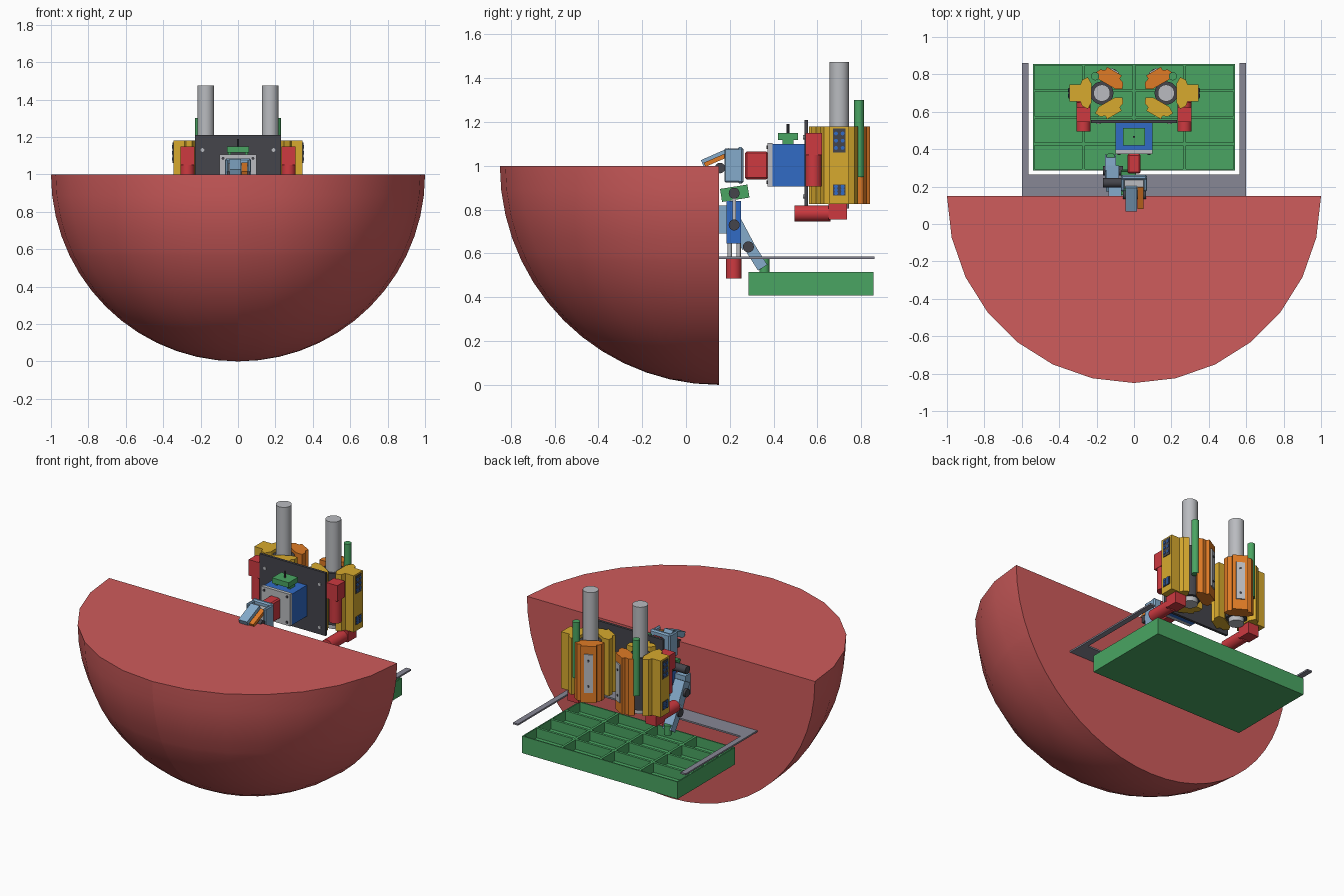
import bpy, bmesh, math
from mathutils import Vector, Matrix

if "Cube" in bpy.data.objects:
    bpy.data.objects.remove(bpy.data.objects["Cube"])


def material(name, rgb):
    m = bpy.data.materials.new(name)
    m.use_nodes = True
    lin = [(c / 255) ** 2.2 for c in rgb] + [1]
    m.diffuse_color = lin
    m.node_tree.nodes["Principled BSDF"].inputs["Base Color"].default_value = lin
    return m


SHELL = material("shell red", (205, 92, 92))
RED = material("motor red", (204, 60, 66))
GREEN = material("green", (75, 163, 98))
YELLOW = material("yellow", (214, 168, 50))
ORANGE = material("orange", (222, 122, 42))
BLUE = material("blue", (52, 106, 196))
PALE = material("pale blue", (132, 170, 202))
SILVER = material("silver", (184, 186, 190))
STEEL = material("steel grey", (134, 134, 148))
DARK = material("dark grey", (70, 70, 76))


def finish(name, mat, bm, smooth=False):
    bmesh.ops.recalc_face_normals(bm, faces=bm.faces)
    me = bpy.data.meshes.new(name)
    bm.to_mesh(me)
    bm.free()
    me.materials.append(mat)
    ob = bpy.data.objects.new(name, me)
    bpy.context.collection.objects.link(ob)
    if smooth:
        bpy.ops.object.select_all(action='DESELECT')
        ob.select_set(True)
        bpy.context.view_layer.objects.active = ob
        bpy.ops.object.shade_smooth_by_angle(angle=math.radians(35))
    return ob


def box(name, mat, x, y, z, bevel=0):
    bm = bmesh.new()
    size = [b - a for a, b in (x, y, z)]
    mid = [(a + b) / 2 for a, b in (x, y, z)]
    bmesh.ops.create_cube(bm, matrix=Matrix.Translation(mid) @ Matrix.Diagonal((*size, 1)))
    if bevel:
        bmesh.ops.bevel(bm, geom=bm.edges[:], offset=bevel, segments=1, affect='EDGES')
    return finish(name, mat, bm)


def along(p0, p1):
    """Frame whose local z runs from p0 to p1, centred between them."""
    a, b = Vector(p0), Vector(p1)
    return Matrix.Translation((a + b) / 2) @ (b - a).to_track_quat('Z', 'Y').to_matrix().to_4x4(), (b - a).length


def rod(name, mat, p0, p1, r, sides=24):
    bm = bmesh.new()
    m, length = along(p0, p1)
    bmesh.ops.create_cone(bm, cap_ends=True, segments=sides, radius1=r, radius2=r, depth=length, matrix=m)
    return finish(name, mat, bm, True)


def beam(name, mat, p0, p1, wide, thick):
    """Bar in a vertical side plane: wide across x, thick across its length."""
    a, b = Vector(p0), Vector(p1)
    d = (b - a).normalized()
    side = Vector((1, 0, 0))
    rot = Matrix((side, d.cross(side), d)).transposed().to_4x4()
    bm = bmesh.new()
    bmesh.ops.create_cube(bm, matrix=Matrix.Translation((a + b) / 2) @ rot
                          @ Matrix.Diagonal((wide, thick, (b - a).length, 1)))
    return finish(name, mat, bm)


def prism(name, mat, points, z):
    bm = bmesh.new()
    f = bm.faces.new([bm.verts.new((px, py, z[0])) for px, py in points])
    top = bmesh.ops.extrude_face_region(bm, geom=[f])["geom"]
    bmesh.ops.translate(bm, vec=(0, 0, z[1] - z[0]),
                        verts=[v for v in top if isinstance(v, bmesh.types.BMVert)])
    return finish(name, mat, bm)


# Quarter-ball shell, closed on its flat top and back, split along its seams
bm = bmesh.new()
bmesh.ops.create_uvsphere(bm, u_segments=28, v_segments=28, radius=1)


def cut(co, no, clear):
    bmesh.ops.bisect_plane(bm, geom=bm.verts[:] + bm.edges[:] + bm.faces[:], dist=1e-4,
                           plane_co=co, plane_no=no, clear_outer=clear)


for normal in ((0, 1, 0), (0, 0, 1)):
    cut((0, 0, 0), normal, True)
    bmesh.ops.holes_fill(bm, edges=[e for e in bm.edges if e.is_boundary], sides=0)
cut((0, 0, -0.41), (0, 0, 1), False)
bmesh.ops.recalc_face_normals(bm, faces=bm.faces)
bmesh.ops.split_edges(bm, edges=[
    e for e in bm.edges
    if all(abs(v.co.z + 0.41) < 1e-3 for v in e.verts) or all(abs(v.co.x) < 1e-3 for v in e.verts)
    if all(f.normal.y < 0.99 and f.normal.z < 0.99 for f in e.link_faces)])
bmesh.ops.translate(bm, verts=bm.verts, vec=(0, 0.15, 1))
finish("shell", SHELL, bm, True)

# Compartment tray
bm = bmesh.new()
bmesh.ops.create_grid(bm, x_segments=4, y_segments=4, size=0.5,
                      matrix=Matrix.Translation((0, 0.57, 0.515)) @ Matrix.Diagonal((1.08, 0.57, 1, 1)))
rim = [e for e in bm.edges if e.is_boundary]
cells = bm.faces[:]
skirt = bmesh.ops.extrude_edge_only(bm, edges=rim)["geom"]
bmesh.ops.translate(bm, vec=(0, 0, -0.107), verts=[v for v in skirt if isinstance(v, bmesh.types.BMVert)])
bmesh.ops.holes_fill(bm, edges=[e for e in bm.edges if e.is_boundary], sides=0)
bmesh.ops.inset_individual(bm, faces=cells, thickness=0.011)
pockets = bmesh.ops.extrude_face_region(bm, geom=cells)["geom"]
bmesh.ops.delete(bm, geom=[f for f in cells if f.is_valid], context='FACES_ONLY')
bmesh.ops.translate(bm, vec=(0, 0, -0.06), verts=[v for v in pockets if isinstance(v, bmesh.types.BMVert)])
finish("tray", GREEN, bm)

# Flat support frame
box("frame_crossbar", STEEL, (-0.6, 0.6), (0.15, 0.265), (0.575, 0.585))
for s, side in ((1, "left"), (-1, "right")):
    box(f"frame_arm_{side}", STEEL, sorted((s * 0.565, s * 0.6)), (0.265, 0.86), (0.575, 0.585))

# Upright mounting plate with screws
box("mount_plate", DARK, (-0.23, 0.23), (0.54, 0.556), (0.815, 1.21))
for x in (-0.19, 0.19):
    for z in (0.86, 1.13):
        rod("plate_screw", SILVER, (x, 0.535, z), (x, 0.54, z), 0.01, 12)

# Gripping columns, one per side
CLAMP = [(0.055, -0.05), (0.075, -0.085), (0.105, -0.07), (0.115, -0.045), (1, -0.045)]
CLAMP += [(x, -y) for x, y in reversed(CLAMP)]
for s, side in ((1, "left"), (-1, "right")):
    cx, cy = 0.172, 0.70

    def at(r, t, angle):
        c, n = math.cos(math.radians(angle)), math.sin(math.radians(angle))
        return s * (cx + r * c - t * n), cy + r * n + t * c

    rod(f"column_{side}", SILVER, (s * cx, cy, 0.805), (s * cx, cy, 1.475), 0.045, 32)
    rod(f"column_sleeve_{side}", DARK, (s * cx, cy, 0.835), (s * cx, cy, 1.16), 0.062)
    for angle, mat, reach in ((0, YELLOW, 0.173), (240, YELLOW, 0.135), (120, ORANGE, 0.135)):
        prism(f"clamp_{side}_{angle}", mat, [at(min(r, reach), t, angle) for r, t in CLAMP], (0.825, 1.18))
    # silver pad on the rear clamp
    pad = [at(r, t, 120) for r, t in ((0.135, -0.025), (0.142, -0.025), (0.142, 0.025), (0.135, 0.025))]
    prism(f"clamp_pad_{side}", SILVER, pad, (0.89, 1.13))
    for z in (0.93, 1.09):
        rod("pad_screw", DARK, (*at(0.14, 0, 120), z), (*at(0.145, 0, 120), z), 0.007, 10)
    # connector panels with pins
    for z in (0.89, 1.115):
        h = 0.025 if z < 1 else 0.055
        box(f"connector_{side}", DARK, sorted((s * 0.344, s * 0.349)), (0.672, 0.728), (z - h, z + h))
        for dy in (-0.015, 0.015):
            for dz in (-0.6, 0, 0.6):
                p = (0.70 + dy, z + dz * h)
                rod("connector_pin", BLUE, (s * 0.345, *p), (s * 0.353, *p), 0.009, 8)
    rod(f"green_pin_{side}", GREEN, (s * 0.208, 0.79, 0.95), (s * 0.208, 0.79, 1.30), 0.022)
    # upright and lying motors
    x = sorted((s * 0.232, s * 0.308))
    rod(f"upright_motor_{side}", RED, (s * 0.27, 0.582, 0.905), (s * 0.27, 0.582, 1.08), 0.037)
    box(f"upright_gearbox_{side}", RED, x, (0.545, 0.622), (1.05, 1.15))
    rod(f"lying_motor_{side}", RED, (s * 0.27, 0.495, 0.783), (s * 0.27, 0.66, 0.783), 0.037)
    box(f"lying_gearbox_{side}", RED, x, (0.65, 0.735), (0.755, 0.825))

# Central drive unit
box("drive_body", BLUE, (-0.1, 0.1), (0.395, 0.54), (0.905, 1.1))
box("drive_face", SILVER, (-0.1, 0.1), (0.373, 0.395), (0.905, 1.105))
for x in (-0.08, 0.08):
    for z in (0.925, 1.085):
        rod("drive_screw", DARK, (x, 0.368, z), (x, 0.375, z), 0.008, 10)
box("drive_bracket", GREEN, (-0.058, 0.058), (0.42, 0.512), (1.117, 1.15))
for x in (-0.045, 0.045):
    box("bracket_foot", GREEN, (x - 0.008, x + 0.008), (0.44, 0.49), (1.1, 1.12))
rod("bracket_pin", DARK, (0, 0.466, 1.14), (0, 0.466, 1.19), 0.006, 10)
box("wrist_motor", RED, (-0.036, 0.036), (0.27, 0.375), (0.938, 1.066), 0.008)

# Upper wrist and tool
box("wrist_back", PALE, (-0.07, 0.07), (0.235, 0.262), (0.92, 1.085), 0.008)
for x in (-0.06, 0.06):
    box("wrist_cheek", PALE, (x - 0.009, x + 0.009), (0.175, 0.25), (0.925, 1.08), 0.006)
box("wrist_core", SILVER, (-0.05, 0.05), (0.19, 0.24), (0.95, 1.06))
beam("tool_arm", PALE, (-0.015, 0.075, 1.01), (-0.015, 0.2, 1.065), 0.06, 0.035)
beam("tool_blade", ORANGE, (0.035, 0.085, 1.005), (0.035, 0.2, 1.055), 0.03, 0.02)
rod("tool_pivot", DARK, (-0.06, 0.155, 0.99), (0.065, 0.155, 0.99), 0.024)

# Lower arm: hip block, servo, pivots and leg
beam("hip_block", GREEN, (-0.03, 0.16, 0.865), (-0.03, 0.285, 0.885), 0.08, 0.06)
box("servo", BLUE, (-0.065, 0.005), (0.185, 0.25), (0.645, 0.84))
beam("servo_link", SILVER, (0.008, 0.22, 0.73), (0.008, 0.22, 0.875), 0.008, 0.016)
for y, z, x1 in ((0.22, 0.875, 0.02), (0.22, 0.73, 0.02), (0.285, 0.63, -0.06)):
    rod("pivot", DARK, (-0.165, y, z), (x1, y, z), 0.025)
beam("shoulder_guard", PALE, (-0.1, 0.175, 0.69), (-0.1, 0.175, 0.82), 0.07, 0.05)
beam("upper_leg", PALE, (-0.115, 0.2, 0.79), (-0.115, 0.285, 0.63), 0.07, 0.06)
beam("lower_leg", PALE, (-0.125, 0.265, 0.67), (-0.125, 0.35, 0.535), 0.06, 0.05)
rod("foot", GREEN, (-0.125, 0.358, 0.515), (-0.125, 0.358, 0.575), 0.023)
for y in (0.2, 0.24):
    rod("servo_rail", SILVER, (-0.03, y, 0.57), (-0.03, y, 0.66), 0.01, 12)
rod("servo_motor", RED, (-0.03, 0.218, 0.485), (-0.03, 0.218, 0.575), 0.035)
